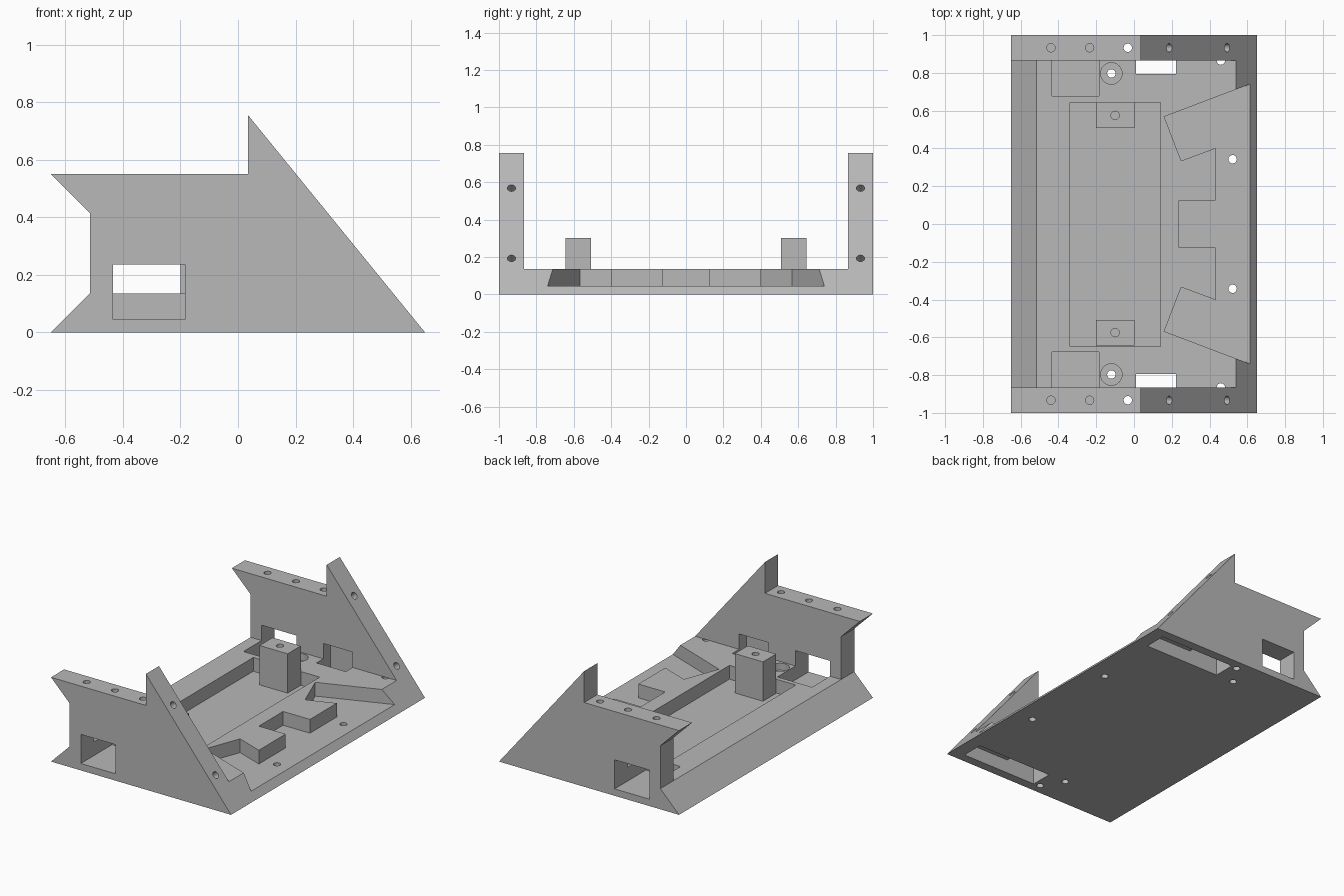
import bpy, bmesh
from mathutils import Vector

if "Cube" in bpy.data.objects:
    bpy.data.objects.remove(bpy.data.objects["Cube"])

# Single plain grey plastic
grey = bpy.data.materials.new("plain_grey")
grey.use_nodes = True
colour = (0.48, 0.48, 0.48, 1)
grey.diffuse_color = colour
grey.node_tree.nodes["Principled BSDF"].inputs["Base Color"].default_value = colour


def make_object(name, bm):
    bmesh.ops.recalc_face_normals(bm, faces=bm.faces)
    mesh = bpy.data.meshes.new(name)
    bm.to_mesh(mesh)
    bm.free()
    mesh.materials.append(grey)
    obj = bpy.data.objects.new(name, mesh)
    bpy.context.scene.collection.objects.link(obj)
    return obj


def prism(name, points, offset):
    """Extrude a closed outline of 3D points along an offset."""
    bm = bmesh.new()
    face = bm.faces.new([bm.verts.new(p) for p in points])
    new = bmesh.ops.extrude_face_region(bm, geom=[face])["geom"]
    moved = [v for v in new if isinstance(v, bmesh.types.BMVert)]
    bmesh.ops.translate(bm, verts=moved, vec=offset)
    return make_object(name, bm)


def box(name, x, y, z):
    outline = [(x[i], y[j], z[0]) for i, j in ((0, 0), (1, 0), (1, 1), (0, 1))]
    return prism(name, outline, (0, 0, z[1] - z[0]))


def rod(start, end, radius):
    start, end = Vector(start), Vector(end)
    axis = end - start
    bm = bmesh.new()
    bmesh.ops.create_cone(bm, cap_ends=True, segments=32, radius1=radius,
                          radius2=radius, depth=axis.length)
    turn = Vector((0, 0, 1)).rotation_difference(axis)
    for v in bm.verts:
        v.co = turn @ v.co + (start + end) / 2
    return make_object("hole_cutter", bm)


def cut(target, cutter):
    """Subtract the cutter for good, then remove it."""
    mod = target.modifiers.new("cut", 'BOOLEAN')
    mod.operation = 'DIFFERENCE'
    mod.solver = 'EXACT'
    mod.object = cutter
    graph = bpy.context.evaluated_depsgraph_get()
    mesh = bpy.data.meshes.new_from_object(target.evaluated_get(graph))
    target.modifiers.clear()
    target.data = mesh
    bpy.data.objects.remove(cutter)


DECK, FLOOR, WALL, HOLE = 0.135, 0.045, 0.865, 0.022

# Tray body: side profile extruded across, middle cleared down to the deck
profile = [(-0.65, 0), (0.65, 0), (0.035, 0.755), (0.035, 0.55),
           (-0.65, 0.55), (-0.515, 0.415), (-0.515, DECK)]
body = prism("tray_body", [(x, -1, z) for x, z in profile], (0, 2, 0))
cut(body, box("middle", (-1, 1), (-WALL, WALL), (DECK, 1)))

# Long recess in the deck
cut(body, box("recess", (-0.34, 0.14), (-0.648, 0.643), (FLOOR, 0.5)))

# Sloped-edge pocket with one straight and two angled tabs
half = [(0.75, 0.792), (0.16, 0.568), (0.25, 0.335), (0.432, 0.402),
        (0.432, 0.125), (0.238, 0.125)]
outline = half + [(x, -y) for x, y in reversed(half)]
cut(body, prism("pocket", [(x, y, FLOOR) for x, y in outline], (0, 0, 0.4)))

normal = Vector((0.755, 0, 0.615)).normalized()
for s in (-1, 1):
    def span(a, b):
        return sorted((s * a, s * b))

    # Side window running into a deck pocket
    cut(body, box("window", (-0.435, -0.185), span(0.678, 1.1), (FLOOR, 0.235)))
    # Slot open underneath, rising into a wall niche
    cut(body, box("niche", (0.01, 0.222), span(0.795, 0.94), (-0.1, 0.235)))
    cut(body, box("channel", (0.2, 0.56), span(0.795, 0.94), (-0.1, 0.09)))
    # Counterbored hole and plain deck holes
    cut(body, rod((-0.12, s * 0.797, 0.09), (-0.12, s * 0.797, 0.3), 0.057))
    cut(body, rod((-0.12, s * 0.797, -0.1), (-0.12, s * 0.797, 0.3), HOLE))
    cut(body, rod((0.522, s * 0.343, -0.1), (0.522, s * 0.343, 0.3), HOLE))
    cut(body, rod((0.46, s * WALL, 0.05), (0.46, s * WALL, DECK), HOLE))
    # Screw holes in the wall tops, the inner one right through
    for x, low in ((-0.44, 0.35), (-0.235, 0.35), (-0.033, -0.1)):
        cut(body, rod((x, s * 0.933, low), (x, s * 0.933, 0.6), HOLE))
    # Screw holes square to the sloped wall edges
    for x in (0.187, 0.493):
        p = Vector((x, s * 0.933, (0.65 - x) * 0.755 / 0.615))
        cut(body, rod(p - normal * 0.1, p + normal * 0.1, HOLE))

    # Upright post standing in the recess
    name = "left_post" if s > 0 else "right_post"
    post = box(name, (-0.2, 0.003), span(0.508, 0.643), (FLOOR, 0.302))
    cut(post, rod((-0.1, s * 0.575, 0.15), (-0.1, s * 0.575, 0.4), HOLE))
